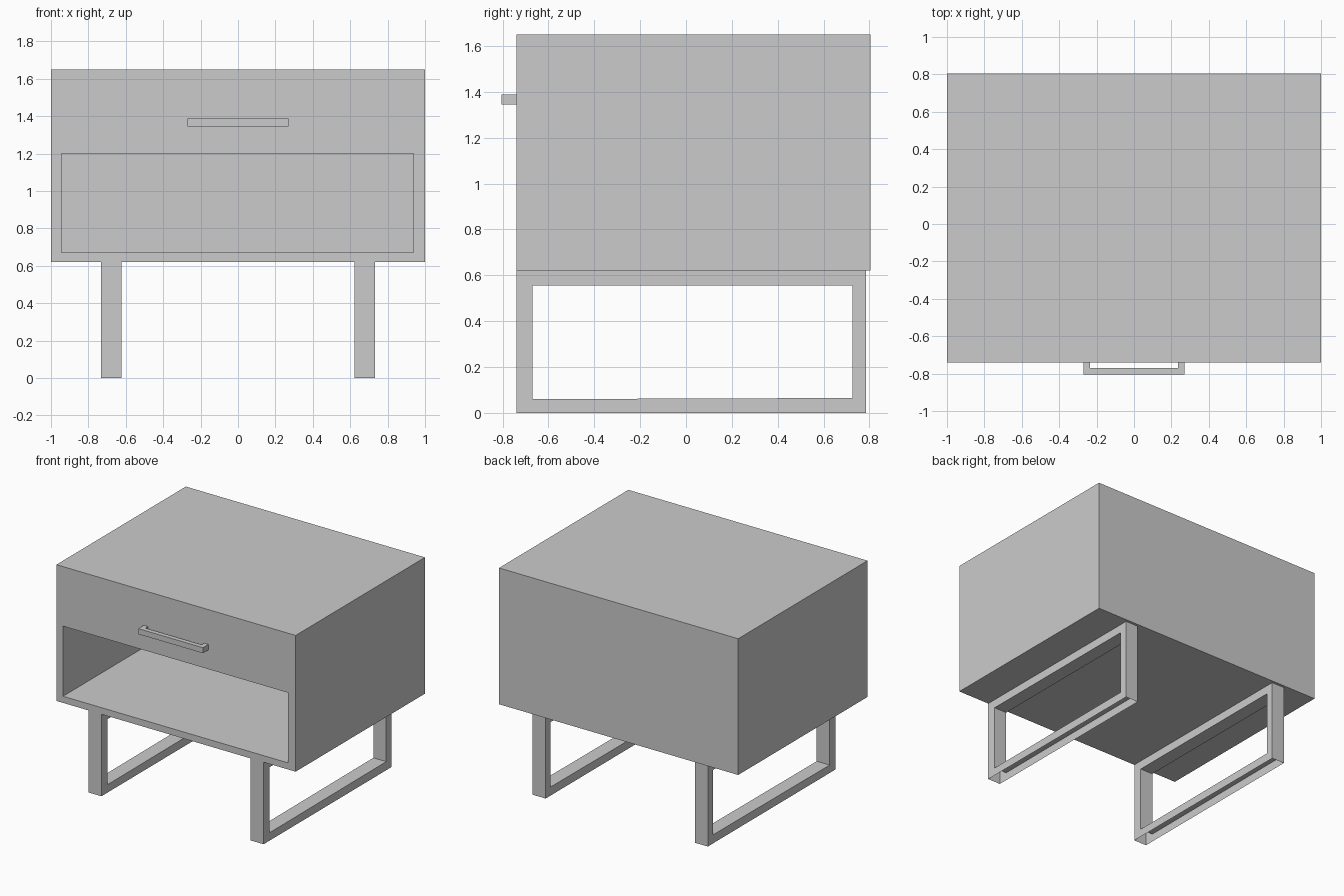
import bpy, bmesh
from mathutils import Vector

if "Cube" in bpy.data.objects:
    bpy.data.objects.remove(bpy.data.objects["Cube"])


def finish(name, bm):
    bmesh.ops.recalc_face_normals(bm, faces=bm.faces[:])
    mesh = bpy.data.meshes.new(name)
    bm.to_mesh(mesh)
    bm.free()
    obj = bpy.data.objects.new(name, mesh)
    bpy.context.collection.objects.link(obj)
    return obj


# Cabinet: a box whose front face is inset and pushed back to form the open shelf
X, Y0, Y1, Z0, Z1 = 1.0, -0.74, 0.805, 0.62, 1.65
bm = bmesh.new()
bmesh.ops.create_cube(bm, size=1)
for v in bm.verts:
    v.co = (v.co.x * 2 * X,
            Y0 if v.co.y < 0 else Y1,
            Z0 if v.co.z < 0 else Z1)
front = min(bm.faces, key=lambda f: f.calc_center_median().y)
bmesh.ops.inset_individual(bm, faces=[front], thickness=0.05)
mid = (Z0 + Z1) / 2
for v in front.verts:
    v.co.x = -0.945 if v.co.x < 0 else 0.937
    v.co.z = 0.67 if v.co.z < mid else 1.20
back = bmesh.ops.extrude_discrete_faces(bm, faces=[front])["faces"][0]
for v in back.verts:
    v.co.y = 0.75
finish("cabinet", bm)


# Sled legs: rectangular hollow frames, open along the floor and against the cabinet
def sled_leg(name, x0, x1):
    outer = [(-0.74, 0), (0.785, 0), (0.785, 0.62), (-0.74, 0.62)]
    inner = [(-0.67, 0.06), (0.725, 0.065), (0.725, 0.555), (-0.67, 0.555)]
    bm = bmesh.new()
    ring = lambda pts, x: [bm.verts.new((x, y, z)) for y, z in pts]
    o0, o1, i0, i1 = ring(outer, x0), ring(outer, x1), ring(inner, x0), ring(inner, x1)
    for k in range(4):
        n = (k + 1) % 4
        bm.faces.new((o0[k], o0[n], i0[n], i0[k]))
        bm.faces.new((o1[k], o1[n], i1[n], i1[k]))
        bm.faces.new((i0[k], i0[n], i1[n], i1[k]))
        if k in (1, 3):
            bm.faces.new((o0[k], o0[n], o1[n], o1[k]))
    finish(name, bm)


sled_leg("left_sled_leg", -0.732, -0.624)
sled_leg("right_sled_leg", 0.624, 0.732)

# Handle: a U profile raised into a bar
profile = [(-0.27, -0.74), (-0.27, -0.805), (0.27, -0.805), (0.27, -0.74),
           (0.235, -0.74), (0.235, -0.77), (-0.235, -0.77), (-0.235, -0.74)]
bm = bmesh.new()
face = bm.faces.new([bm.verts.new((x, y, 1.345)) for x, y in profile])
top = bmesh.ops.extrude_face_region(bm, geom=[face], use_keep_orig=True)["geom"]
bmesh.ops.translate(bm, vec=Vector((0, 0, 0.042)),
                    verts=[g for g in top if isinstance(g, bmesh.types.BMVert)])
finish("drawer_handle", bm)
